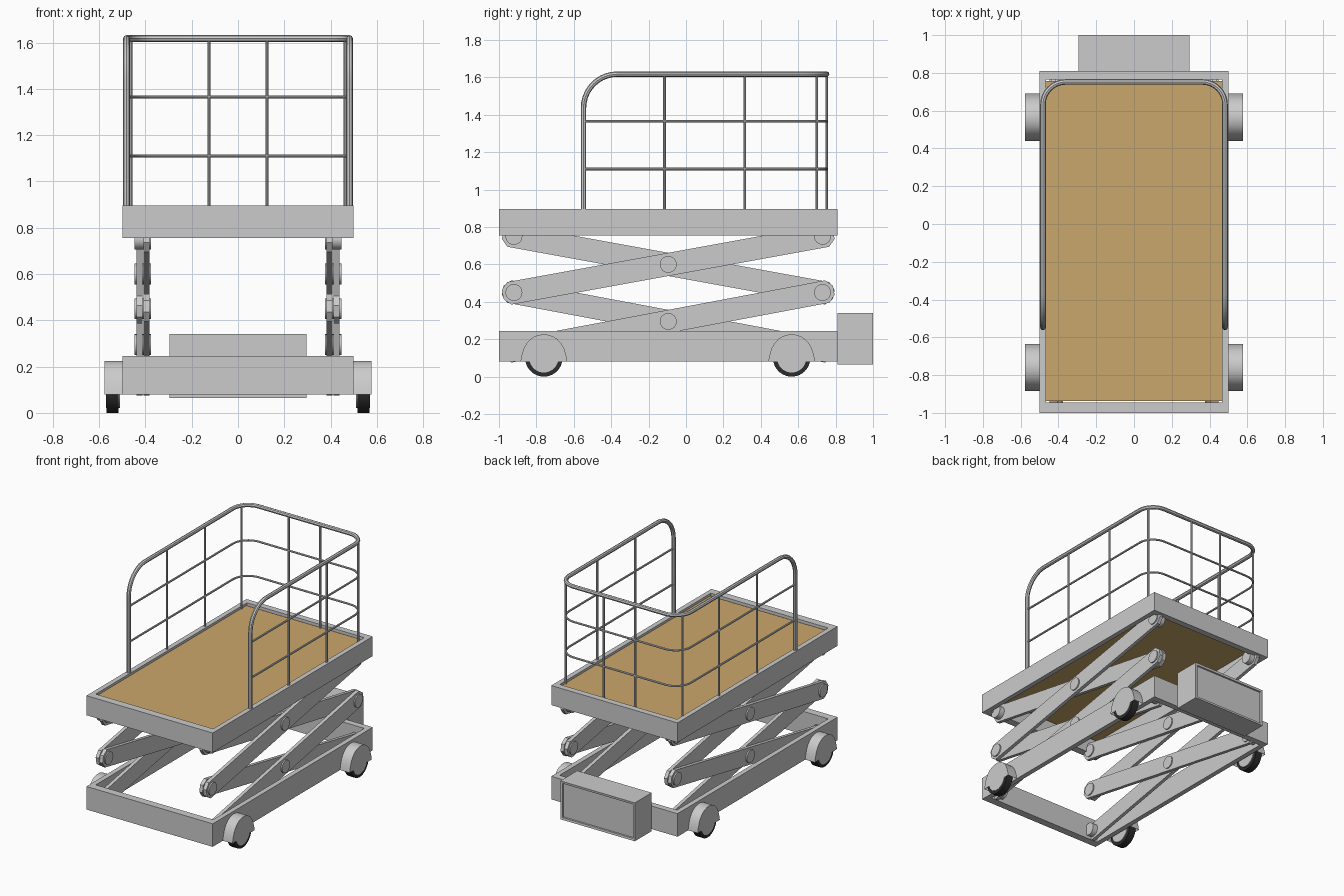
import bpy, bmesh
from math import sin, cos, pi, radians
from mathutils import Vector

if "Cube" in bpy.data.objects:
    bpy.data.objects.remove(bpy.data.objects["Cube"])

def material(name, col):
    m = bpy.data.materials.new(name)
    m.diffuse_color = (*col, 1)
    m.use_nodes = True
    m.node_tree.nodes["Principled BSDF"].inputs["Base Color"].default_value = m.diffuse_color
    return m

TAN = material("tan_board", (0.60, 0.39, 0.15))
BLACK = material("rubber", (0.025, 0.025, 0.025))

def link(name, data, mat=None, smooth=False):
    ob = bpy.data.objects.new(name, data)
    bpy.context.collection.objects.link(ob)
    if mat:
        data.materials.append(mat)
    bpy.ops.object.select_all(action='DESELECT')
    ob.select_set(True)
    bpy.context.view_layer.objects.active = ob
    if ob.type == 'CURVE':
        bpy.ops.object.convert(target='MESH')
    if smooth:
        bpy.ops.object.shade_smooth_by_angle(angle=radians(40))
    return ob

def from_bm(name, bm, mat=None, smooth=False):
    bmesh.ops.recalc_face_normals(bm, faces=bm.faces)
    me = bpy.data.meshes.new(name)
    bm.to_mesh(me)
    bm.free()
    return link(name, me, mat, smooth)

def box_bm(x0, x1, y0, y1, z0, z1):
    bm = bmesh.new()
    bmesh.ops.create_cube(bm, size=1)
    for v in bm.verts:
        v.co = ((x0 + x1) / 2 + v.co.x * (x1 - x0), (y0 + y1) / 2 + v.co.y * (y1 - y0),
                (z0 + z1) / 2 + v.co.z * (z1 - z0))
    return bm

def prism(name, pts, x0, x1, mat=None, smooth=False, open_bottom=False):
    """Extrude a (y, z) profile from x0 to x1."""
    bm = bmesh.new()
    a = [bm.verts.new((x0, y, z)) for y, z in pts]
    b = [bm.verts.new((x1, y, z)) for y, z in pts]
    bm.faces.new(a)
    bm.faces.new(b[::-1])
    n = len(pts)
    for i in range(n - 1 if open_bottom else n):
        j = (i + 1) % n
        bm.faces.new((a[i], b[i], b[j], a[j]))
    return from_bm(name, bm, mat, smooth)

def circle(y, z, r, n):
    return [(y + r * cos(2 * pi * i / n), z + r * sin(2 * pi * i / n)) for i in range(n)]

def frame(name, z0, z1):
    """Rectangular ring, open above and below."""
    outer = [(-.5, -1), (.5, -1), (.5, .81), (-.5, .81)]
    inner = [(-.465, -.945), (.465, -.945), (.465, .765), (-.465, .765)]
    bm = bmesh.new()
    r = [[bm.verts.new((x, y, z)) for x, y in p] for p, z in
         ((outer, z0), (outer, z1), (inner, z1), (inner, z0))]
    for k in range(4):
        p, q = r[k], r[(k + 1) % 4]
        for i in range(4):
            j = (i + 1) % 4
            bm.faces.new((p[i], p[j], q[j], q[i]))
    return from_bm(name, bm)

def tube(name, pts, r):
    cu = bpy.data.curves.new(name, 'CURVE')
    cu.dimensions = '3D'
    cu.bevel_depth = r
    cu.bevel_resolution = 2
    cu.use_fill_caps = True
    sp = cu.splines.new('POLY')
    sp.points.add(len(pts) - 1)
    for p, c in zip(sp.points, pts):
        p.co = (*c, 1)
    return link(name, cu, smooth=True)

# frames and deck board
frame("base_frame", .08, .245)
frame("platform_frame", .755, .895)
from_bm("deck_board", box_bm(-.465, .465, -.937, .757, .86, .878), TAN)

# rear power box with recessed panel
bm = box_bm(-.295, .295, .81, 1, .065, .34)
bm.normal_update()
back = [f for f in bm.faces if f.normal.y > .9]
bmesh.ops.inset_region(bm, faces=back, thickness=.022)
for v in back[0].verts:
    v.co.y -= .002
ext = bmesh.ops.inset_region(bm, faces=back, thickness=.001, depth=-.012)
from_bm("power_box", bm)

# scissor arms and pivot pins on both sides
def arm(name, p, q, x0, x1):
    p, q = Vector(p), Vector(q)
    d = (q - p).normalized()
    n = Vector((-d.y, d.x))
    end = [(.025, -.061), (.061, -.025), (.061, .025), (.025, .061)]
    pts = [q + d * a + n * b for a, b in end] + [p - d * a - n * b for a, b in end]
    prism(name, [tuple(v) for v in pts], x0, x1)

YF, YB, YM = -.92, .73, -.095
LEVELS = [.14, .45, .75]
for s, side in ((-1, "left"), (1, "right")):
    for k in range(2):
        lo, hi = LEVELS[k], LEVELS[k + 1]
        arm(f"outer_arm_{side}_{k}", (YF, lo), (YB, hi), s * .413, s * .438)
        arm(f"inner_arm_{side}_{k}", (YF, hi), (YB, lo), s * .383, s * .408)
        prism(f"centre_pin_{side}_{k}", circle(YM, (lo + hi) / 2, .045, 24), s * .375, s * .447, smooth=True)
    for k, z in enumerate(LEVELS):
        for y, e in ((YF, "front"), (YB, "back")):
            prism(f"{e}_pin_{side}_{k}", circle(y, z, .045, 24), s * .375, s * .447, smooth=True)

# wheels with hubs and domed fenders
DOME = [(-.125, .08), (-.12, .11), (-.108, .15), (-.092, .178), (-.07, .202), (-.045, .217), (-.015, .225)]
for s, side in ((-1, "left"), (1, "right")):
    for y, e in ((-.76, "front"), (.565, "back")):
        prism(f"{e}_tyre_{side}", circle(y, .1, .1, 40), s * .517, s * .568, BLACK, True)
        prism(f"{e}_hub_{side}", circle(y, .1, .078, 40), s * .51, s * .571, None, True)
        prof = [(y + a, b) for a, b in DOME] + [(y - a, b) for a, b in DOME[::-1]]
        prism(f"{e}_fender_{side}", prof, s * .5, s * .576, None, True, open_bottom=True)

# guard rail: U-shaped in plan, front ends bending down to the deck
X, YR, R = .482, .752, .12
def u_path(z, y0):
    half = [(X, y0, z)] + [(X - R + R * cos(t), YR - R + R * sin(t), z)
                           for t in (i * pi / 16 for i in range(9))]
    return half + [(-x, y, z) for x, y, z in half[::-1]]

ZT, YL, B = 1.617, -.548, .18
bend = [(X, YL, .885)] + [(X, YL + B - B * cos(t), ZT - B + B * sin(t))
                          for t in (i * pi / 20 for i in range(10))]
top = u_path(ZT, YL + B)
tube("top_guard_rail", bend + top + [(-x, y, z) for x, y, z in bend[::-1]], .0145)
for k, z in enumerate((1.11, 1.365)):
    tube(f"guard_rail_{k}", u_path(z, YL), .007)

# rail posts
for s, side in ((-1, "left"), (1, "right")):
    for k, (x, y) in enumerate(((X, -.115), (X, .315), (.462, .7), (.125, YR))):
        tube(f"post_{side}_{k}", [(s * x, y, .87), (s * x, y, ZT)], .007)
